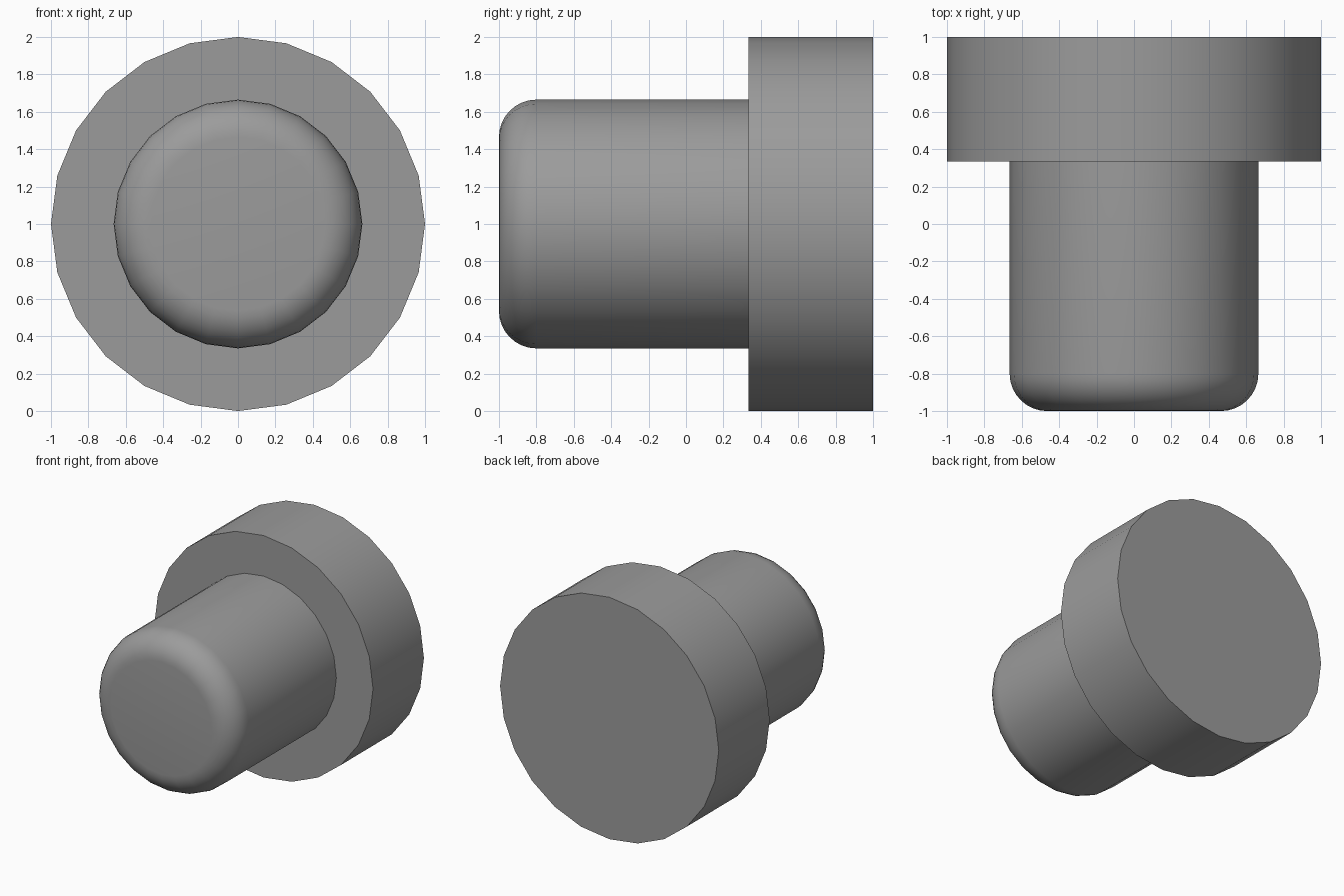
import bpy, bmesh, math

if "Cube" in bpy.data.objects:
    bpy.data.objects.remove(bpy.data.objects["Cube"])

SIDES = 24
FLANGE_R, SHAFT_R, FILLET = 1.0, 0.665, 0.2
FRONT, STEP, BACK = -1.0, 0.335, 1.0

grey = bpy.data.materials.new("mid grey")
grey.diffuse_color = (0.33, 0.33, 0.33, 1)
grey.use_nodes = True
grey.node_tree.nodes["Principled BSDF"].inputs["Base Color"].default_value = grey.diffuse_color


def turned_part(name, profile, cap_first=False, cap_last=False):
    """Turn a (radius, y) profile, listed front to back, around the y axis at z = 1."""
    bm = bmesh.new()
    rings = []
    for r, y in profile:
        angles = [2 * math.pi * i / SIDES for i in range(SIDES)]
        rings.append([bm.verts.new((r * math.cos(a), y, 1 + r * math.sin(a))) for a in angles])
    for a, b in zip(rings, rings[1:]):
        for i in range(SIDES):
            j = (i + 1) % SIDES
            bm.faces.new((a[i], a[j], b[j], b[i]))
    if cap_first:
        bm.faces.new(rings[0][::-1])
    if cap_last:
        bm.faces.new(rings[-1])
    # Make the winding consistent, then point the normals away from the axis
    bmesh.ops.recalc_face_normals(bm, faces=bm.faces[:])
    bm.normal_update()
    cap = max(bm.faces, key=lambda f: len(f.verts))
    if cap.normal.y * (-1 if cap_first else 1) < 0:
        bmesh.ops.reverse_faces(bm, faces=bm.faces[:])
    mesh = bpy.data.meshes.new(name)
    bm.to_mesh(mesh)
    bm.free()
    mesh.materials.append(grey)
    obj = bpy.data.objects.new(name, mesh)
    bpy.context.collection.objects.link(obj)
    bpy.ops.object.select_all(action='DESELECT')
    obj.select_set(True)
    bpy.context.view_layer.objects.active = obj
    bpy.ops.object.shade_smooth_by_angle(angle=math.radians(35))
    return obj


# Shaft with a rounded front edge
STEPS = 8
fillet = []
for k in range(STEPS + 1):
    t = math.pi / 2 * k / STEPS
    fillet.append((SHAFT_R - FILLET + FILLET * math.sin(t), FRONT + FILLET - FILLET * math.cos(t)))
turned_part("shaft", fillet + [(SHAFT_R, STEP)], cap_first=True)

# Wide flange with a sharp rim and a closed back
turned_part("flange", [(SHAFT_R, STEP), (FLANGE_R, STEP), (FLANGE_R, BACK)], cap_last=True)
